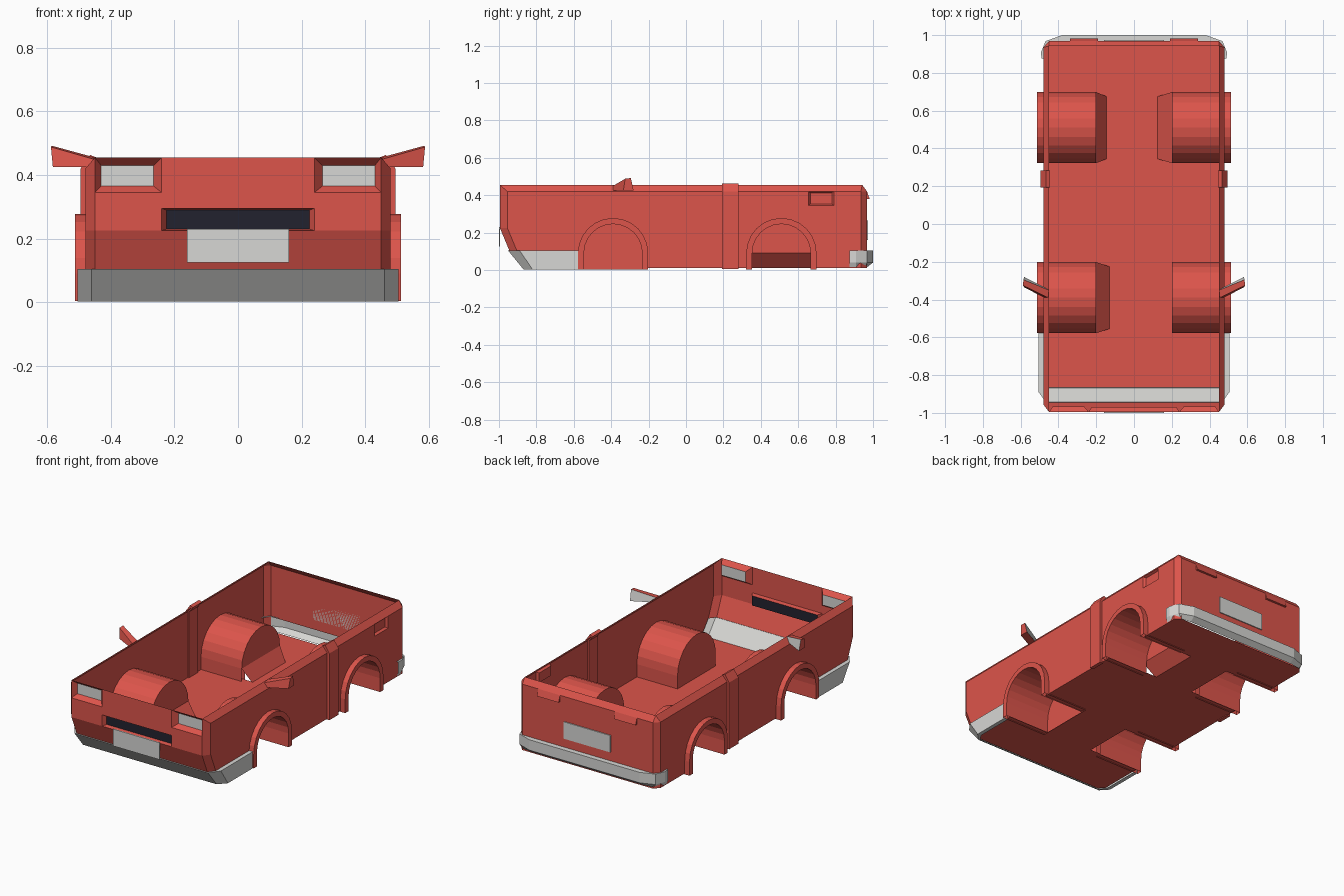
import bpy, bmesh, math

if "Cube" in bpy.data.objects:
    bpy.data.objects.remove(bpy.data.objects["Cube"])


def material(name, rgb):
    m = bpy.data.materials.new(name)
    m.diffuse_color = (*rgb, 1)
    m.use_nodes = True
    m.node_tree.nodes["Principled BSDF"].inputs["Base Color"].default_value = m.diffuse_color
    return m


MATS = [material("red paint", (0.72, 0.09, 0.07)),
        material("light grey", (0.68, 0.68, 0.66)),
        material("dark grille", (0.016, 0.016, 0.028))]
RED, GREY, DARK = 0, 1, 2


def build(name, faces):
    """faces: list of (points, material index)"""
    bm = bmesh.new()
    for pts, mi in faces:
        f = bm.faces.new([bm.verts.new(p) for p in pts])
        f.material_index = mi
    bmesh.ops.remove_doubles(bm, verts=bm.verts, dist=0.0005)
    bmesh.ops.recalc_face_normals(bm, faces=bm.faces)
    me = bpy.data.meshes.new(name)
    bm.to_mesh(me)
    bm.free()
    for m in MATS:
        me.materials.append(m)
    ob = bpy.data.objects.new(name, me)
    bpy.context.collection.objects.link(ob)
    return ob


def strip(a, b, mi=RED, closed=False):
    """Quads between two point rows"""
    n = len(a)
    return [([a[i], a[(i + 1) % n], b[(i + 1) % n], b[i]], mi)
            for i in range(n if closed else n - 1)]


def recess(outer, inner, mi):
    return strip(outer, inner, RED, True) + [(inner, mi)]


def prism(a, b, mi=RED):
    return strip(a, b, mi, True) + [(a, mi), (b, mi)]


def flip(faces, s):
    return [([(p[0] * s, p[1], p[2]) for p in pts], mi) for pts, mi in faces]


def rect(x0, x1, z0, z1, y):
    return [(x0, y, z0), (x1, y, z0), (x1, y, z1), (x0, y, z1)]


# Shared dimensions
W, WT, ZT, ZS = 0.48, 0.45, 0.455, 0.42
YF, YB, FLOOR = -0.995, 0.968, 0.01
ARCH_Y = (-0.39, 0.51)
ARCH_Z, R_OUT, R_IN, X_IN, X_OUT = 0.09, 0.188, 0.156, 0.2, 0.513
# inner end of each well foot: (side, arch) -> x
FOOT = {(-1, 0): 0.13, (1, 0): 0.2, (-1, 1): 0.145, (1, 1): 0.125}


def arch(yc, r, z0=FLOOR):
    pts = [(yc - r, z0)]
    for i in range(13):
        a = math.pi * (1 - i / 12)
        pts.append((yc + r * math.cos(a), ARCH_Z + r * math.sin(a)))
    return pts + [(yc + r, z0)]


# Front panel with recessed headlights and grille
front = [([(-WT, -0.945, 0.105), (WT, -0.945, 0.105), (WT, YF, 0.225), (-WT, YF, 0.225)], RED)]
xs, zs = [-WT, -0.24, 0.24, WT], [0.225, 0.295, 0.345, ZT]
for i in range(3):
    for j in range(3):
        cell = rect(xs[i], xs[i + 1], zs[j], zs[j + 1], YF)
        if i == 1 and j == 0:
            front += recess(cell, rect(-0.225, 0.225, 0.23, 0.29, YF + 0.025), DARK)
        elif i != 1 and j == 2:
            x0, x1 = (-0.43, -0.265) if i == 0 else (0.265, 0.43)
            front += recess(cell, rect(x0, x1, 0.365, 0.43, YF + 0.03), GREY)
        else:
            front.append((cell, RED))
build("front_panel", front)

# Rear panel with bevelled top and two wedge handles
rear = [(rect(-WT, WT, 0.1, ZS, YB), RED),
        ([(-WT, YB, ZS), (WT, YB, ZS), (WT, 0.942, ZT), (-WT, 0.942, ZT)], RED)]
build("rear_panel", rear)
for s in (-1, 1):
    a, b = [[(s * x, YB, 0.42), (s * x, YB + 0.014, 0.38), (s * x, YB, 0.38)] for x in (0.19, 0.34)]
    build("tail_handle", prism(a, b))

# Side walls with wheel openings, corner chamfers and top bevel
for s in (-1, 1):
    low = [(-0.955, 0.345), (-0.955, 0.225), (-0.905, 0.105), (-0.83, FLOOR)]
    for yc in ARCH_Y:
        low += arch(yc, R_IN + 0.01)
    low += [(0.935, FLOOR), (0.935, 0.345)]
    faces = [([(W, y, z) for y, z in low], RED)]
    ys = [-0.955, 0.655, 0.79, 0.935]
    for i in range(3):
        cell = [(W, ys[i], 0.345), (W, ys[i + 1], 0.345), (W, ys[i + 1], ZS), (W, ys[i], ZS)]
        if i == 1 and s == 1:  # fuel flap recess
            inner = [(W - 0.015, y, z) for y, z in
                     ((0.665, 0.353), (0.78, 0.353), (0.78, 0.413), (0.665, 0.413))]
            faces += recess(cell, inner, RED)
        else:
            faces.append((cell, RED))
    faces.append(([(W, -0.955, ZS), (W, 0.935, ZS), (WT, 0.942, ZT), (WT, YF, ZT)], RED))
    faces += strip([(W, -0.905, 0.105), (W, -0.955, 0.225), (W, -0.955, ZS)],
                   [(WT, -0.945, 0.105), (WT, YF, 0.225), (WT, YF, ZS)])
    faces.append(([(W, -0.955, ZS), (WT, YF, ZS), (WT, YF, ZT)], RED))
    faces.append(([(W, 0.935, FLOOR), (W, 0.935, ZS), (WT, YB, ZS), (WT, YB, FLOOR)], RED))
    faces.append(([(W, 0.935, ZS), (WT, YB, ZS), (WT, 0.942, ZT)], RED))
    build("side_wall", flip(faces, s))

    # Door pillar strip
    prof = [(0.472, 0.005), (0.495, 0.005), (0.495, 0.42), (0.465, 0.463), (0.445, 0.455), (0.472, 0.42)]
    build("pillar_strip", flip(prism([(x, 0.192, z) for x, z in prof],
                                     [(x, 0.282, z) for x, z in prof]), s))

    # Wheel wells with flared arch and inner foot
    for k, yc in enumerate(ARCH_Y):
        o, n = arch(yc, R_OUT, 0.004), arch(yc, R_IN, 0.004)
        at = lambda pts, x: [(x, y, z) for y, z in pts]
        f = strip(at(o, X_IN), at(o, X_OUT)) + strip(at(n, X_IN), at(n, X_OUT))
        f += strip(at(o, X_OUT), at(n, X_OUT))
        foot = FOOT[(s, k)]
        if foot == X_IN:
            f.append((at(o, X_IN), RED))
        else:
            f.append((at(o[1:-1], X_IN), RED))
            f.append(([(X_IN, yc - R_OUT, ARCH_Z), (X_IN, yc + R_OUT, ARCH_Z),
                       (foot, yc + 0.165, FLOOR), (foot, yc - 0.165, FLOOR)], RED))
        build("wheel_well", flip(f, s))

    # Wing mirror with glass on the back
    inner = [(0.45, -0.35, 0.455), (0.455, -0.39, 0.45), (0.475, -0.39, 0.425), (0.475, -0.335, 0.425)]
    outer = [(0.585, -0.295, 0.492), (0.588, -0.325, 0.488), (0.582, -0.335, 0.425), (0.582, -0.28, 0.425)]
    f = prism(inner, outer)
    f[3] = (f[3][0], GREY)
    build("wing_mirror", flip(f, s))

# Floor notched around the wells
floor = []
for s in (-1, 1):
    f = [(0, -0.865)]
    f.append((WT, -0.865))
    f.append((W, -0.83))
    for k, yc in enumerate(ARCH_Y):
        x = FOOT[(s, k)]
        f += [(W, yc - R_IN), (x, yc - R_IN), (x, yc + R_IN), (W, yc + R_IN)]
    f += [(W, 0.935), (WT, YB), (0, YB)]
    floor.append(([(s * x, y, FLOOR) for x, y in f], RED))
build("floor", floor)


def mirrored(pts, z):
    r = [(x, y, z) for x, y in pts]
    return r + [(-x, y, z) for x, y, z in reversed(r)]


# Front bumper wrapping to the front wheels
top = mirrored([(0.505, -0.575), (0.505, -0.89), (0.46, -0.952)], 0.105)
bot = mirrored([(0.505, -0.575), (0.505, -0.82), (0.46, -0.868)], 0.002)
top_in = mirrored([(W, -0.575), (W, -0.905), (WT, -0.943)], 0.105)
bot_in = mirrored([(W, -0.575), (W, -0.82), (WT, -0.86)], 0.002)
build("front_bumper", strip(top, bot, GREY) + strip(top, top_in, GREY) + strip(bot, bot_in, GREY))

# Rear bumper
out = [(0.49, 0.875), (0.492, 0.91), (0.468, 0.968), (0.38, 1.0)]
inn = [(W, 0.875), (W, 0.91), (WT, 0.96), (0.38, YB)]
top, low = mirrored(out, 0.105), mirrored(out, 0.04)
build("rear_bumper", strip(top, low, GREY) + strip(top, mirrored(inn, 0.105), GREY)
      + strip(low, mirrored(inn, 0.015), GREY))

# Number plates
for name, y, z0, z1 in (("front_plate", -1.0, 0.125, 0.23), ("rear_plate", YB, 0.16, 0.265)):
    build(name, prism(rect(-0.16, 0.16, z0, z1, y), rect(-0.16, 0.16, z0, z1, y + 0.006), GREY))
